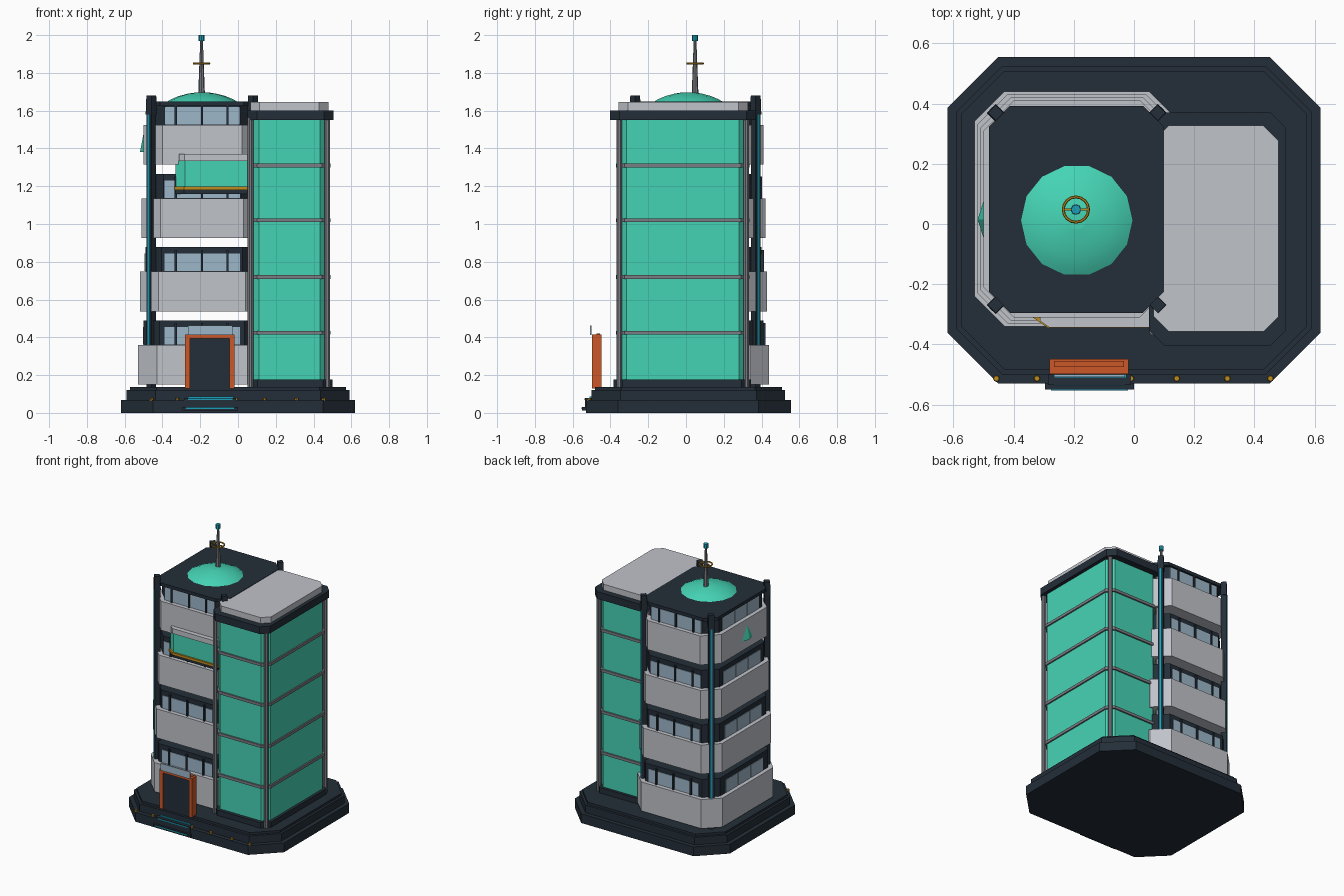
import bpy, bmesh, math
from mathutils import Matrix

if "Cube" in bpy.data.objects:
    bpy.data.objects.remove(bpy.data.objects["Cube"])


def material(name, r, g, b):
    m = bpy.data.materials.new(name)
    lin = [((c / 255 + 0.055) / 1.055) ** 2.4 for c in (r, g, b)]
    m.diffuse_color = (*lin, 1)
    m.use_nodes = True
    m.node_tree.nodes["Principled BSDF"].inputs["Base Color"].default_value = m.diffuse_color
    return m


DARK = material("dark navy", 35, 46, 56)
LIGHT = material("light grey", 192, 195, 202)
GREEN = material("green glass", 69, 212, 181)
FRAME = material("mid grey", 122, 125, 132)
WINDOW = material("pale blue glass", 158, 183, 202)
ORANGE = material("orange", 203, 87, 40)
GOLD = material("gold", 190, 140, 30)
CYAN = material("cyan", 28, 160, 185)


def finish(name, bm, mat):
    bmesh.ops.recalc_face_normals(bm, faces=bm.faces)
    me = bpy.data.meshes.new(name)
    bm.to_mesh(me)
    bm.free()
    me.materials.append(mat)
    ob = bpy.data.objects.new(name, me)
    bpy.context.collection.objects.link(ob)
    return ob


def extrude(name, pts, z0, z1, mat):
    bm = bmesh.new()
    lo = [bm.verts.new((x, y, z0)) for x, y in pts]
    hi = [bm.verts.new((x, y, z1)) for x, y in pts]
    n = len(pts)
    bm.faces.new(lo)
    bm.faces.new(hi)
    for i in range(n):
        j = (i + 1) % n
        bm.faces.new((lo[i], lo[j], hi[j], hi[i]))
    return finish(name, bm, mat)


def octagon(name, x0, x1, y0, y1, c, z0, z1, mat):
    pts = [(x0 + c, y0), (x1 - c, y0), (x1, y0 + c), (x1, y1 - c),
           (x1 - c, y1), (x0 + c, y1), (x0, y1 - c), (x0, y0 + c)]
    return extrude(name, pts, z0, z1, mat)


def box(name, x0, x1, y0, y1, z0, z1, mat):
    return extrude(name, [(x0, y0), (x1, y0), (x1, y1), (x0, y1)], z0, z1, mat)


def cone(name, x, y, z0, z1, r0, r1, n, mat, turn=0):
    bm = bmesh.new()
    bmesh.ops.create_cone(bm, cap_ends=True, segments=n, radius1=r0, radius2=r1, depth=z1 - z0,
                          matrix=Matrix.Translation((x, y, (z0 + z1) / 2)) @ Matrix.Rotation(turn, 4, 'Z'))
    return finish(name, bm, mat)


# Stepped plinth
for i, (d, z0, z1) in enumerate([(0, 0, .067), (.03, .067, .122), (.047, .122, .138)]):
    octagon(f"plinth_tier_{i+1}", -.62 + d, .62 - d, -.53 + d, .555 - d, .17 - d * .586, z0, z1, DARK)

# Glass tower with corner posts, bands, cap and roof
octagon("glass_tower", .065, .48, -.36, .325, .045, .138, 1.57, GREEN)
octagon("glass_tower_skirt", .052, .5, -.385, .345, .05, .138, .177, DARK)
octagon("glass_tower_cap", .05, .505, -.403, .37, .05, 1.55, 1.602, DARK)
octagon("glass_tower_roof", .065, .48, -.357, .327, .05, 1.6, 1.645, LIGHT)
for i, z in enumerate((.424, .72, 1.02, 1.31)):
    octagon(f"glass_band_{i+1}", .055, .49, -.37, .335, .045, z - .01, z + .01, FRAME)
for i, (x, y) in enumerate([(.066, -.354), (.473, -.354), (.473, .32), (.066, .32)]):
    cone(f"glass_post_{i+1}", x, y, .138, 1.56, .016, .016, 8, FRAME, math.pi / 8)

# Office tower: four floating floors with parapet, window band and top slab
CX, CY = -.19, .05
for f in range(4):
    z = .15 + .388 * f
    hx, hy = .34 - .01 * f, .39 - .01 * f
    octagon(f"parapet_{f+1}", CX - hx, CX + hx, CY - hy, CY + hy, .1, z, z + .21, LIGHT)
    bx, by = hx - .03, hy - .03
    top = z + (.33 if f == 3 else .34)
    octagon(f"window_core_{f+1}", CX - bx, CX + bx, CY - by, CY + by, .085, z + .2, top, DARK)
    w0, w1 = z + .212, z + .305
    for s in (-1, 1):
        y = CY + s * by
        for a, b in [(-.2, -.146), (-.134, -.006), (.006, .129), (.141, .2)]:
            box(f"window_{f+1}", CX + a, CX + b, y - .004, y + .004, w0, w1, WINDOW)
        for a in (-.14, 0, .135):
            box(f"mullion_{f+1}", CX + a - .006, CX + a + .006, y - .012, y + .012, w0 - .005, w1 + .02, DARK)
    x = CX - bx
    for a in (-.21, -.068, .074):
        box(f"side_window_{f+1}", x - .004, x + .004, CY + a, CY + a + .136, w0, w1, WINDOW)
octagon("office_roof", -.482, .1, -.295, .392, .07, 1.625, 1.648, DARK)

# Corner columns with light strips
for i, (sx, sy) in enumerate([(-1, -1), (1, -1), (1, 1), (-1, 1)]):
    x, y = CX + sx * .269, CY + sy * .319
    cone(f"corner_column_{i+1}", x, y, .13, 1.6, .0255, .0255, 4, DARK)
    cone(f"column_cap_{i+1}", x, y, 1.58, 1.68, .03, .026, 4, DARK)
    d = .018 / math.sqrt(2)
    strip = box(f"column_light_{i+1}", -.007, .007, -.004, .004, .2, 1.58, CYAN)
    strip.location = (x + sx * d, y + sy * d, 0)
    strip.rotation_euler.z = sx * sy * -math.pi / 4

# Enclosed balcony on the third floor


def balcony(name, x, front, c, z0, z1, mat):
    extrude(name, [(x, -.25), (x, front + c * .7), (x + c, front), (.075, front), (.075, -.25)], z0, z1, mat)


balcony("balcony_floor", -.33, -.338, .045, 1.16, 1.18, DARK)
balcony("balcony_gold_trim", -.335, -.346, .05, 1.18, 1.198, GOLD)
balcony("balcony_glass", -.33, -.335, .05, 1.198, 1.335, GREEN)
balcony("balcony_rail", -.312, -.343, .03, 1.333, 1.37, LIGHT)

# Fin cone on the left wall
fin = cone("side_fin", 0, 0, -.07, .07, .085, 0, 4, GREEN)
fin.scale.x = .32
fin.location = (-.492, .015, 1.45)

# Roof dome (profile rings)
bm = bmesh.new()
rings = []
for r, z in [(.19, 1.645), (.165, 1.66), (.125, 1.677), (.075, 1.69), (.03, 1.697)]:
    rings.append([bm.verts.new((-.19 + r * math.cos(math.tau * k / 14),
                                .012 + r * math.sin(math.tau * k / 14), z)) for k in range(14)])
for a, b in zip(rings, rings[1:]):
    for k in range(14):
        j = (k + 1) % 14
        bm.faces.new((a[k], a[j], b[j], b[k]))
bm.faces.new(rings[-1])
bm.faces.new(rings[0][::-1])
dome = finish("roof_dome", bm, GREEN)
for p in dome.data.polygons:
    p.use_smooth = len(p.vertices) == 4

# Mast with ring and beacon
MX, MY = -.193, .048
cone("mast", MX, MY, 1.68, 1.975, .018, .007, 8, FRAME)
cone("mast_beacon", MX, MY, 1.968, 2.0, .016, .016, 8, CYAN)
bpy.ops.mesh.primitive_torus_add(location=(MX, MY, 1.85), major_radius=.042, minor_radius=.005,
                                 major_segments=16, minor_segments=6)
bpy.context.object.name = "mast_ring"
bpy.context.object.data.materials.append(GOLD)
box("mast_ring_arm", MX - .042, MX + .042, MY - .003, MY + .003, 1.847, 1.853, GOLD)

# Entrance portal: frame, door and sign panel
box("portal_left", -.28, -.253, -.498, -.448, .13, .415, ORANGE)
box("portal_right", -.045, -.018, -.498, -.448, .13, .415, ORANGE)
box("portal_top", -.28, -.018, -.498, -.448, .393, .415, ORANGE)
box("portal_back", -.265, -.033, -.475, -.455, .13, .42, ORANGE)
box("door", -.255, -.043, -.49, -.47, .135, .395, DARK)
box("sign_panel", -.265, -.03, -.508, -.499, .412, .463, WINDOW)

# Front steps with light strips
for i, (y, z0, z1, x0, x1) in enumerate([(-.55, .012, .032, -.295, 0), (-.535, .032, .08, -.285, -.01)]):
    box(f"step_{i+1}", x0, x1, y, -.49, z0, z1, DARK)
    box(f"step_light_{i+1}", x0 + .02, x1 - .02, y - .002, y + .004, z1 - .011, z1 - .004, CYAN)
box("door_threshold_light", -.265, -.025, -.512, -.499, .078, .086, CYAN)

# Plinth lamps
for i, x in enumerate((-.457, -.322, -.01, .142, .31, .453)):
    cone(f"plinth_lamp_{i+1}", x, -.513, .062, .08, .011, .009, 8, GOLD)
